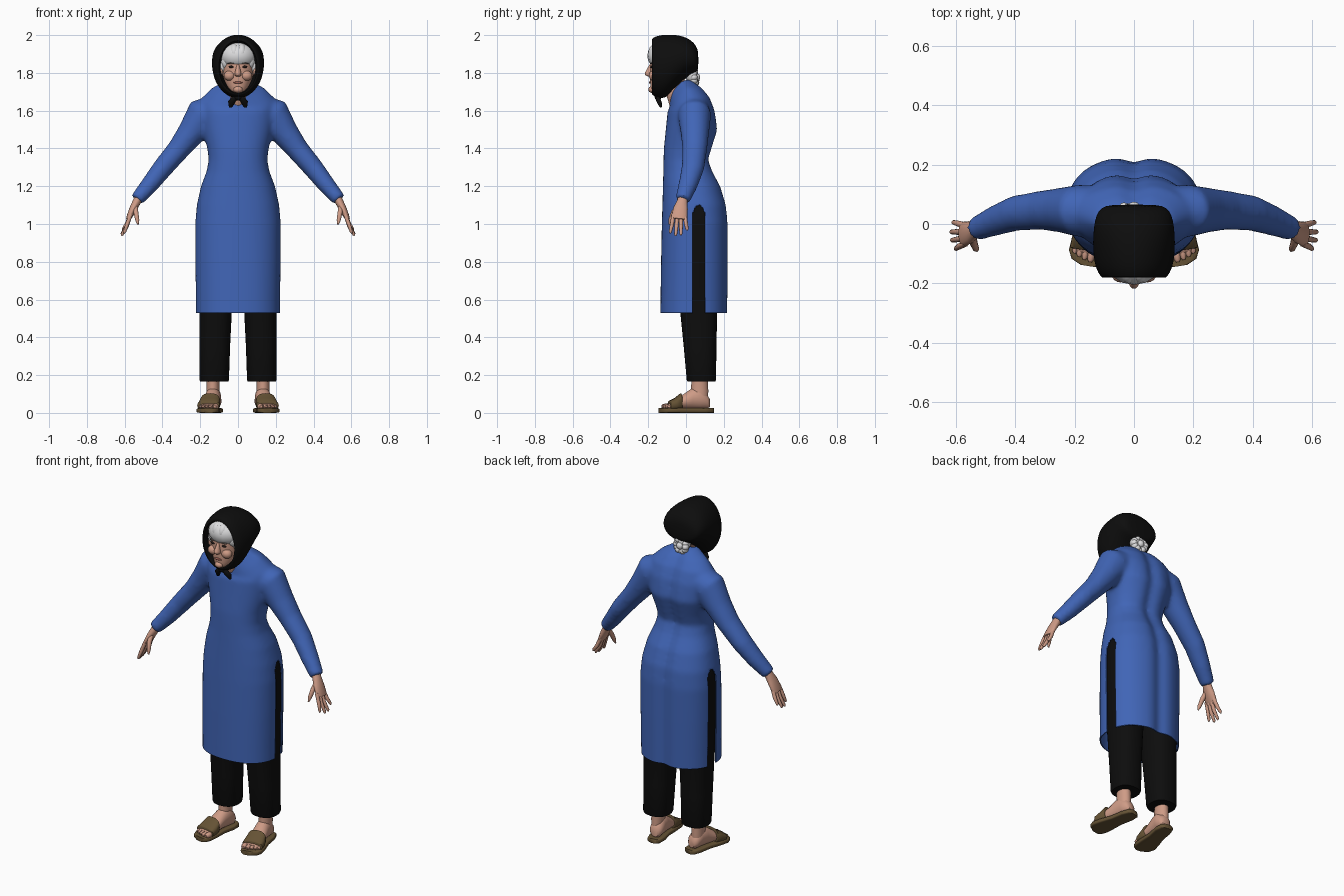
import bpy, bmesh, math, random
from mathutils import Vector, Matrix

if "Cube" in bpy.data.objects:
    bpy.data.objects.remove(bpy.data.objects["Cube"])

random.seed(4)


def material(name, r, g, b):
    m = bpy.data.materials.new(name)
    m.diffuse_color = (r, g, b, 1)
    m.use_nodes = True
    m.node_tree.nodes["Principled BSDF"].inputs["Base Color"].default_value = m.diffuse_color
    return m


BLUE = material("blue_cloth", 0.052, 0.13, 0.47)
BLACK = material("black_cloth", 0.004, 0.004, 0.004)
SKIN = material("skin", 0.62, 0.33, 0.24)
HAIR = material("white_hair", 0.72, 0.72, 0.73)
BROWN = material("sandal_brown", 0.13, 0.085, 0.035)
DARK = material("eye_dark", 0.02, 0.012, 0.01)
LIP = material("lip", 0.36, 0.13, 0.10)
BROW = material("brow_grey", 0.2, 0.15, 0.13)


def unit(n, p):
    """Points of a unit superellipse."""
    f = lambda v: math.copysign(abs(v) ** (2 / p), v)
    return [(f(math.cos(2 * math.pi * i / n)), f(math.sin(2 * math.pi * i / n))) for i in range(n)]


def loop_z(z, hx, yf, yb, x0=0, n=24, p=2.0):
    return [Vector((x0 + hx * c, (yf + yb) / 2 + (yb - yf) / 2 * s, z)) for c, s in unit(n, p)]


def loop_y(y, hx, zt, zb, x0=0, n=24, p=2.0, mid=0.5):
    zc = zb + (zt - zb) * mid
    return [Vector((x0 + hx * c, y, zc + s * ((zt - zc) if s > 0 else (zc - zb)))) for c, s in unit(n, p)]


def path_loops(pts, n=16):
    """Elliptic sections along a path of (x, y, z, radius along y, other radius)."""
    P = [Vector(q[:3]) for q in pts]
    out = []
    for i, q in enumerate(pts):
        d = (P[min(i + 1, len(P) - 1)] - P[max(i - 1, 0)]).normalized()
        w = Vector((0, 1, 0))
        w = (w - d * w.dot(d)).normalized()
        v = d.cross(w)
        out.append([P[i] + w * q[3] * c + v * q[4] * s for c, s in unit(n, 2)])
    return out


def finish(bm, name, mat, sub=0, angle=50):
    bmesh.ops.recalc_face_normals(bm, faces=bm.faces)
    me = bpy.data.meshes.new(name)
    bm.to_mesh(me)
    bm.free()
    me.materials.append(mat)
    for f in me.polygons:
        f.use_smooth = True
    me.set_sharp_from_angle(angle=math.radians(angle))
    ob = bpy.data.objects.new(name, me)
    bpy.context.collection.objects.link(ob)
    if sub:
        ob.modifiers.new("round", 'SUBSURF').levels = sub
        ob.modifiers["round"].render_levels = sub
    return ob


def loft(bm, loops, s=1):
    rows = [[bm.verts.new((s * q.x, q.y, q.z)) for q in l] for l in loops]
    n = len(rows[0])
    for a, b in zip(rows, rows[1:]):
        for i in range(n):
            bm.faces.new((a[i], a[(i + 1) % n], b[(i + 1) % n], b[i]))
    bm.faces.new(rows[0])
    bm.faces.new(rows[-1])


def part(name, mat, *lofts, s=1, sub=0, angle=50):
    bm = bmesh.new()
    for l in lofts:
        loft(bm, l, s)
    return finish(bm, name, mat, sub, angle)


def balls(name, mat, items, seg=16):
    bm = bmesh.new()
    for c, r in items:
        m = Matrix.Translation(c) @ Matrix.Diagonal((*r, 1))
        bmesh.ops.create_uvsphere(bm, u_segments=seg, v_segments=seg // 2 + 2, radius=1, matrix=m)
    return finish(bm, name, mat)


# dress: torso and sleeves fused, then hollowed, hemmed and slit
torso = []
for z, hx, yf, yb in [(.45, .222, -.137, .224), (.6, .223, -.135, .225), (.8, .226, -.132, .226),
                      (1.0, .227, -.128, .226), (1.1, .218, -.125, .217), (1.2, .196, -.122, .187),
                      (1.28, .166, -.12, .145), (1.34, .155, -.119, .124), (1.4, .162, -.117, .142),
                      (1.5, .188, -.107, .172), (1.6, .20, -.097, .157), (1.67, .19, -.086, .13),
                      (1.72, .14, -.085, .09), (1.75, .085, -.085, .055), (1.765, .06, -.08, .03)]:
    l = loop_z(z, hx, yf, yb, n=64, p=2.3)
    for q in l:
        d = q.y - (yf + yb) / 2
        if d > 0:
            q.y -= .02 * math.exp(-(q.x / .035) ** 2)
        elif z > 1.6:
            q.z += (z - 1.6) / .165 * 1.3 * d
    torso.append(l)
arm = path_loops([(.09, .04, 1.62, .08, .07), (.185, .045, 1.575, .088, .098), (.25, .047, 1.48, .075, .073),
                  (.315, .046, 1.395, .066, .06), (.4, .036, 1.295, .06, .054), (.47, .01, 1.205, .051, .047),
                  (.536, -.018, 1.128, .04, .038)], 24)
bm = bmesh.new()
loft(bm, torso)
loft(bm, arm, 1)
loft(bm, arm, -1)
dress = finish(bm, "dress", BLUE)
bpy.context.view_layer.objects.active = dress
rm = dress.modifiers.new("fuse", 'REMESH')
rm.mode, rm.voxel_size = 'VOXEL', .012
sm = dress.modifiers.new("soften", 'SMOOTH')
sm.factor, sm.iterations = .5, 8
for m in ("fuse", "soften"):
    bpy.ops.object.modifier_apply(modifier=m)
bm = bmesh.new()
bm.from_mesh(dress.data)
for co, no in [((0, 0, .53), (0, 0, 1))] + [((0, y, 0), (0, 1, 0)) for y in (.035, .045, .092, .102)]:
    bmesh.ops.bisect_plane(bm, geom=bm.verts[:] + bm.edges[:] + bm.faces[:], plane_co=co, plane_no=no)


def cut_away(c):
    if c.z < .53:
        return True
    t = max(0, (c.z - 1.03) / .07)
    return t < 1 and abs(c.y - .0685) < .0335 * math.sqrt(1 - t * t)


bmesh.ops.delete(bm, geom=[f for f in bm.faces if cut_away(f.calc_center_median())], context='FACES')
bm.to_mesh(dress.data)
bm.free()
for f in dress.data.polygons:
    f.use_smooth = True
th = dress.modifiers.new("cloth", 'SOLIDIFY')
th.thickness, th.offset = .006, -1

# trousers
for s, side in ((1, "left"), (-1, "right")):
    part(side + "_trouser_leg", BLACK,
         [loop_z(z, hx, yf, yb, x0, 32, 2.4) for z, x0, hx, yf, yb in
          [(.165, .126, .074, .008, .155), (.175, .126, .078, .004, .159), (.35, .123, .081, -.012, .161),
           (.53, .119, .086, -.03, .165), (.8, .113, .098, -.06, .185), (1.0, .112, .101, -.07, .19),
           (1.12, .1, .098, -.07, .17), (1.2, .08, .07, -.06, .12)]], s=s)

    # foot and sandal, turned slightly outwards
    def turn(loops):
        a = Matrix.Rotation(math.radians(9), 3, 'Z')
        return [[a @ (q - Vector((0, .08, 0))) + Vector((.128, .08, 0)) for q in l] for l in loops]

    foot = [loop_y(y, hx, zt, zb) for y, hx, zt, zb in
            [(.125, .022, .075, .03), (.11, .036, .10, .02), (.07, .041, .14, .02), (.03, .041, .13, .02),
             (-.02, .045, .095, .02), (-.06, .05, .068, .02), (-.092, .05, .05, .02), (-.1, .04, .045, .025)]]
    toes = [[loop_y(y, r * k, .034 + r * k, .034 - r * k, x, 10) for y, k in
             ((-.08, .9), (-.1 + back, 1), (-.117 + back, .9), (-.126 + back, .45))]
            for x, r, back in ((-.038, .016, 0), (-.013, .012, -.003), (.008, .011, .002),
                               (.027, .011, .009), (.044, .010, .018))]
    ankle = [loop_z(z, hx, .072 - hy, .072 + hy, .133) for z, hx, hy in
             ((.06, .032, .045), (.12, .034, .046), (.17, .034, .043), (.3, .045, .055))]
    part(side + "_foot", SKIN, turn(foot), ankle, *[turn(t) for t in toes], s=s)
    sole = [loop_y(y, hx, .026, 0, x0, 24, 5) for y, hx, x0 in
            [(.146, .02, 0), (.135, .038, 0), (.09, .047, 0), (.02, .045, .002), (-.05, .056, .004),
             (-.1, .06, .004), (-.128, .05, .0), (-.143, .025, -.008)]]
    strap = [loop_y(y, hx, zt, .012, .002, 24, 2.6) for y, hx, zt in
             [(-.028, .05, .1), (-.03, .053, .104), (-.06, .059, .079), (-.09, .06, .064), (-.092, .055, .06)]]
    part(side + "_sandal", BROWN, turn(sole), turn(strap), s=s)

    # hand
    palm = path_loops([(.515, -.012, 1.155, .026, .024), (.535, -.02, 1.12, .028, .022), (.553, -.028, 1.085, .038, .02),
                       (.572, -.034, 1.045, .042, .016), (.582, -.036, 1.025, .036, .011)])
    fingers = [path_loops([(.568, y0, 1.05, .011, .011), (.588, (y0 + y1) / 2, (1.04 + z1) / 2, .0105, .0105),
                           (x1, y1 * .95 + y0 * .05, z1 + .008, .008, .008), (x1 + .002, y1, z1, .003, .003)], 10)
               for y0, y1, x1, z1 in ((-.066, -.084, .60, .95), (-.046, -.055, .613, .937),
                                      (-.026, -.027, .615, .94), (-.006, .006, .608, .965))]
    thumb = path_loops([(.545, -.035, 1.10, .014, .014), (.54, -.066, 1.06, .014, .013),
                        (.533, -.083, 1.02, .011, .011), (.529, -.09, .998, .004, .004)], 10)
    part(side + "_hand", SKIN, palm, thumb, *fingers, s=s)

# head, neck and nose
head = [loop_z(z, hx, yf, yb, n=32, p=2.2) for z, hx, yf, yb in
        [(1.688, .022, -.172, -.12), (1.70, .042, -.186, -.08), (1.73, .064, -.189, -.03), (1.77, .079, -.191, .0),
         (1.81, .088, -.19, .02), (1.86, .092, -.19, .03), (1.91, .088, -.18, .03), (1.95, .065, -.16, .0)]]
neck = path_loops([(0, -.03, 1.6, .05, .05), (0, -.055, 1.68, .048, .05), (0, -.07, 1.76, .05, .05)])
part("head", SKIN, head, neck, sub=1)
part("nose", SKIN, [loop_z(z, hx, yf, -.17, n=12) for z, hx, yf in
                    [(1.85, .007, -.192), (1.825, .011, -.204), (1.80, .018, -.22), (1.79, .019, -.22),
                     (1.78, .014, -.205)]], sub=1)
balls("cheeks_and_ears", SKIN, [((s * x, y, z), r) for s in (1, -1) for x, y, z, r in
                       ((.045, -.17, 1.785, (.03, .027, .027)), (.09, -.13, 1.81, (.012, .02, .03)))]
      + [((0, -.18, 1.712), (.025, .02, .018))])
balls("eyes", DARK, [((s * .036, -.183, 1.832), (.014, .007, .006)) for s in (1, -1)])
balls("eyebrows", BROW, [((s * .037, -.184, 1.85), (.02, .007, .004)) for s in (1, -1)])
balls("mouth", LIP, [((0, -.191, 1.749), (.024, .006, .006))])

# white hair: swept front locks and bun at the nape
locks = []
for s in (1, -1):
    for k in range(4):
        x = s * (.02 + .021 * k)
        z = 1.905 - .022 * k
        locks.append(((x, -.155 + .012 * k, z), (.03, .045 - .004 * k, .05 - .003 * k)))
balls("front_hair", HAIR, locks + [((0, -.115, 1.89), (.1, .09, .078))])
bun = [((0, .03, 1.79), (.05, .032, .05))]
for k in range(12):
    a = k * math.tau / 12
    bun.append(((.034 * math.cos(a), .046 + random.uniform(-.008, .008), 1.777 + .034 * math.sin(a)),
                (.018, .02, .018)))
balls("hair_bun", HAIR, bun + [((0, .058, 1.777), (.02, .017, .02))], 12)

# headscarf with knotted tails
scarf = [loop_y(y, hx, zt, zb, n=36, mid=.5) for y, hx, zt, zb in
         [(-.08, .08, 1.94, 1.72), (-.165, .096, 1.962, 1.698), (-.183, .101, 1.97, 1.692), (-.18, .112, 1.985, 1.682),
          (-.15, .129, 1.998, 1.667), (-.11, .137, 2.003, 1.662), (-.06, .139, 2.003, 1.71), (-.01, .136, 1.993, 1.768),
          (.03, .128, 1.972, 1.79), (.055, .112, 1.942, 1.80), (.066, .08, 1.91, 1.82)]]
part("headscarf", BLACK, scarf, sub=1)
balls("scarf_knot", BLACK, [((0, -.148, 1.672), (.022, .018, .018))])
for s, side in ((1, "left"), (-1, "right")):
    part(side + "_scarf_tail", BLACK,
         path_loops([(0, -.148, 1.675, .01, .008), (.022, -.148, 1.662, .013, .016), (.036, -.14, 1.642, .012, .018),
                     (.04, -.132, 1.618, .006, .008)], 12), s=s)
